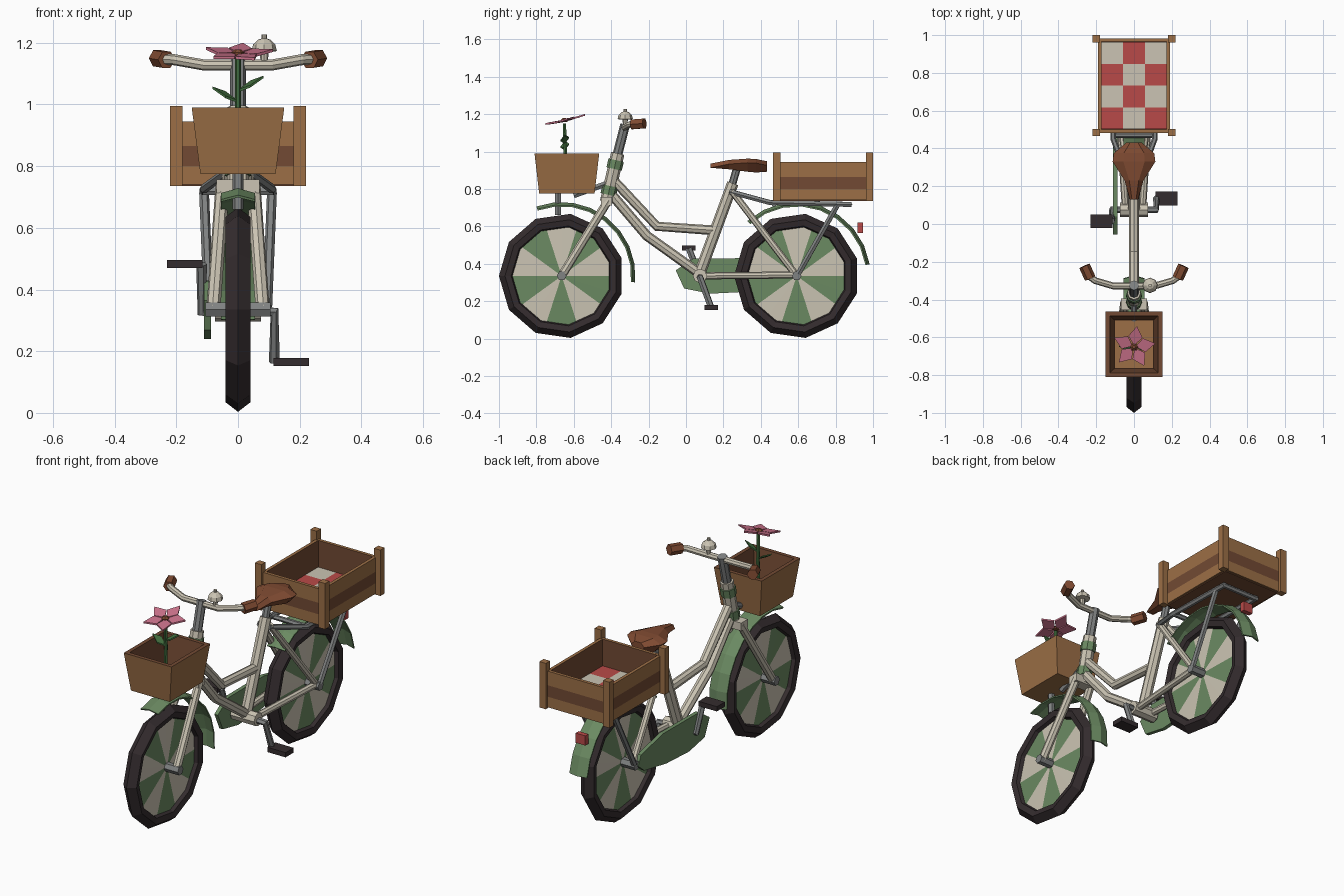
import bpy
import bmesh
from math import sin, cos, atan2, pi, radians, floor
from mathutils import Vector, Matrix

cube = bpy.data.objects.get("Cube")
if cube:
    bpy.data.objects.remove(cube, do_unlink=True)


def material(name, *rgb):
    lin = [((c / 255 + 0.055) / 1.055) ** 2.4 for c in rgb] + [1]
    m = bpy.data.materials.new(name)
    m.use_nodes = True
    m.diffuse_color = lin
    bsdf = m.node_tree.nodes["Principled BSDF"]
    bsdf.inputs["Base Color"].default_value = lin
    bsdf.inputs["Roughness"].default_value = 0.8
    return m


CREAM = material("cream paint", 203, 196, 179)
GREEN = material("sage green", 107, 138, 98)
GREY = material("steel grey", 128, 130, 130)
BLACK = material("dark rubber", 52, 44, 46)
WOOD = material("light wood", 156, 111, 70)
DARK = material("dark wood", 114, 74, 51)
LEATHER = material("brown leather", 128, 75, 50)
RED = material("red", 185, 74, 72)
PINK = material("pink petal", 204, 115, 140)
LEAF = material("leaf green", 66, 110, 62)


def add(name, mesh, mats, loc=(0, 0, 0)):
    ob = bpy.data.objects.new(name, mesh)
    bpy.context.collection.objects.link(ob)
    for m in mats:
        mesh.materials.append(m)
    ob.location = loc
    return ob


def loft(name, rings, mats, bands=None, wrap=False, loc=(0, 0, 0)):
    """Skin a row of equal rings; bands gives the material slot of each step."""
    bm = bmesh.new()
    vs = [[bm.verts.new(p) for p in ring] for ring in rings]
    n, k = len(rings), len(rings[0])
    for i in range(n if wrap else n - 1):
        a, b = vs[i], vs[(i + 1) % n]
        for j in range(k):
            f = bm.faces.new((a[j], a[(j + 1) % k], b[(j + 1) % k], b[j]))
            f.material_index = bands[i] if bands else 0
    if not wrap:
        bm.faces.new(vs[0]).material_index = bands[0] if bands else 0
        bm.faces.new(vs[-1]).material_index = bands[-1] if bands else 0
    bmesh.ops.recalc_face_normals(bm, faces=bm.faces)
    mesh = bpy.data.meshes.new(name)
    bm.to_mesh(mesh)
    bm.free()
    return add(name, mesh, mats, loc)


def rect(hx, hy, z):
    return [(-hx, -hy, z), (hx, -hy, z), (hx, hy, z), (-hx, hy, z)]


def box(name, loc, size, mat):
    x, y, z = (s / 2 for s in size)
    return loft(name, [rect(x, y, -z), rect(x, y, z)], [mat], loc=loc)


def plate(name, pts, offset, mat):
    return loft(name, [pts, [Vector(p) + Vector(offset) for p in pts]], [mat])


def turned(name, profile, sides, mat, loc):
    rings = [[(r * cos(2 * pi * i / sides), r * sin(2 * pi * i / sides), z)
              for i in range(sides)] for r, z in profile]
    return loft(name, rings, [mat], loc=loc)


def tube(name, pts, r, mat, res=2):
    cu = bpy.data.curves.new(name, "CURVE")
    cu.dimensions = "3D"
    cu.bevel_depth, cu.bevel_resolution, cu.use_fill_caps = r, res, True
    sp = cu.splines.new("POLY")
    sp.use_smooth = False
    sp.points.add(len(pts) - 1)
    for p, co in zip(sp.points, pts):
        p.co = (*co, 1)
    tmp = bpy.data.objects.new(name + "_path", cu)
    bpy.context.collection.objects.link(tmp)
    dg = bpy.context.evaluated_depsgraph_get()
    mesh = bpy.data.meshes.new_from_object(tmp.evaluated_get(dg))
    bpy.data.objects.remove(tmp, do_unlink=True)
    mesh.materials.clear()
    mesh.shade_flat()
    return add(name, mesh, [mat])


# Wheels: tyre, sectored disc, axle and mudguard
def wheel(tag, y, start, end):
    loc = (0, y, 0.335)
    section = [(0, .335), (.041, .303), (.034, .27), (0, .258), (-.034, .27), (-.041, .303)]
    rings = []
    for i in range(11):
        a = pi + 2 * pi * i / 11
        rings.append([(x, r * cos(a), r * sin(a)) for x, r in section])
    loft(tag + "_tyre", rings, [BLACK], wrap=True, loc=loc)

    rings = [[(x, r * cos(pi * i / 10), r * sin(pi * i / 10)) for i in range(20)]
             for x, r in [(.02, .02), (.014, .268), (-.014, .268), (-.02, .02)]]
    disc = loft(tag + "_wheel_disc", rings, [CREAM, GREEN], loc=loc)
    for f in disc.data.polygons:
        f.material_index = floor(atan2(f.center.z, f.center.y) / (pi / 5)) % 2

    tube(tag + "_axle", [(-.105, y, .335), (.105, y, .335)], .026, GREY, 1)

    guard = [(-.055, .38), (0, .395), (.055, .38), (.055, .372), (0, .387), (-.055, .372)]
    rings = []
    for i in range(9):
        a = radians(start + (end - start) * i / 8)
        rings.append([(x, r * cos(a), r * sin(a)) for x, r in guard])
    loft(tag + "_mudguard", rings, [GREEN], loc=loc)


wheel("front", -.665, 110, -5)
wheel("rear", .592, 132, 9)
box("tail_light", (0, .932, .592), (.06, .028, .055), RED)

# Frame tubes
HEAD_LOW, HEAD_TOP = Vector((0, -.425, .73)), Vector((0, -.365, .99))
tube("head_tube", [HEAD_LOW, HEAD_TOP], .036, CREAM)
for name, t in (("lower_band", .15), ("upper_band", .68)):
    tube(name, [HEAD_LOW.lerp(HEAD_TOP, t), HEAD_LOW.lerp(HEAD_TOP, t + .18)], .042, GREEN)
tube("upper_frame_tube", [(0, -.4, .86), (0, -.155, .6), (0, .16, .578)], .026, CREAM)
tube("lower_frame_tube", [(0, -.41, .785), (0, -.21, .55), (0, .07, .35)], .027, CREAM)
tube("seat_tube", [(0, .07, .34), (0, .25, .83)], .031, CREAM)
tube("seat_post", [(0, .24, .8), (0, .272, .91)], .021, GREY)
tube("bottom_bracket", [(-.075, .075, .335), (.075, .075, .335)], .038, CREAM)
box("fork_crown", (0, -.425, .735), (.14, .06, .045), CREAM)

for side, s in (("left", 1), ("right", -1)):
    tube(side + "_fork_leg", [(s * .05, -.415, .74), (s * .08, -.665, .335)], .023, CREAM)
    tube(side + "_seat_stay", [(s * .03, .245, .79), (s * .078, .592, .335)], .019, CREAM)
    tube(side + "_chain_stay", [(s * .045, .075, .335), (s * .078, .592, .34)], .019, CREAM)
    # Carrier rails and struts
    tube(side + "_carrier_rail", [(s * .03, .235, .785), (s * .11, .45, .727),
                                  (s * .11, .885, .717)], .015, GREY, 1)
    tube(side + "_carrier_strut", [(s * .11, .81, .715), (s * .095, .6, .345)], .016, GREY, 1)
    # Grips
    tube(side + "_grip", [(s * .232, -.288, 1.145), (s * .262, -.222, 1.15)], .03, LEATHER, 1)
for name, y in (("carrier_rear_bar", .875), ("carrier_front_bar", .47)):
    tube(name, [(-.115, y, .718), (.115, y, .718)], .014, GREY, 1)

# Steering
tube("stem", [HEAD_TOP - Vector((0, .005, .02)), (0, -.325, 1.145)], .026, GREY)
tube("handlebar", [(-.24, -.275, 1.147), (-.205, -.3, 1.145), (-.11, -.328, 1.128),
                   (.11, -.328, 1.128), (.205, -.3, 1.145), (.24, -.275, 1.147)], .018, CREAM)
turned("bell", [(.012, 0), (.014, .035), (.041, .038), (.036, .06), (.02, .075),
                (.009, .079), (.009, .092)], 8, CREAM, (.085, -.325, 1.135))

# Saddle
rings = []
for y, w, top, low in ((.13, .022, .935, .915), (.23, .05, .955, .905), (.33, .113, .962, .892),
                       (.375, .107, .96, .888), (.432, .04, .948, .892)):
    rings.append([(-w, y, top - .022), (-w * .5, y, top), (w * .5, y, top),
                  (w, y, top - .022), (w * .6, y, low), (-w * .6, y, low)])
loft("saddle", rings, [LEATHER])

# Cranks, pedals and chain guard
for side, s, py, pz in (("left", 1, .135, .165), ("right", -1, .015, .483)):
    tube(side + "_crank", [(s * .06, .075, .328), (s * .118, .075, .328),
                           (s * .118, py, pz)], .018, GREY, 1)
    box(side + "_pedal", (s * .172, py, pz), (.115, .072, .027), BLACK)
outline = [(-.055, .365), (.04, .428), (.36, .43), (.56, .385), (.585, .33),
           (.53, .285), (.33, .25), (.13, .24), (-.01, .268)]
plate("chain_guard", [(-.11, y, z) for y, z in outline], (.022, 0, 0), GREEN)

# Rear crate with striped sides, corner posts and checked cloth
X, Y = .19, .25
loft("rear_crate", [rect(X, Y, -.205), rect(X, Y, -.145), rect(X, Y, -.08), rect(X, Y, 0),
                    rect(X - .018, Y - .018, 0), rect(X - .018, Y - .018, -.185)],
     [WOOD, DARK], [0, 1, 0, 0, 1], loc=(0, .733, .945))
box("crate_underside", (0, .733, .738), (.36, .48, .006), DARK)
for side, sx in (("left", 1), ("right", -1)):
    for end, y in (("front", .485), ("rear", .981)):
        box(f"{end}_{side}_crate_post", (sx * .2, y, .865), (.04, .038, .26), WOOD)
CW, CH = .343 / 3, .46 / 4
for row in range(4):
    for col in range(3):
        box("cloth_check", ((col - 1) * CW, .733 + (row - 1.5) * CH, .79), (CW, CH, .008),
            RED if (row + col) % 2 == 0 else CREAM)

# Front planter and its brackets
loft("planter", [rect(.122, .148, 0), rect(.15, .173, .215), rect(.128, .151, .215),
                 rect(.103, .128, .03)], [WOOD, DARK], [0, 1, 1], loc=(0, -.637, .775))
box("planter_soil", (0, -.637, .807), (.2, .25, .008), WOOD)
tube("planter_bracket", [(0, -.42, .83), (0, -.6, .765)], .017, GREY, 1)
tube("planter_support", [(0, -.685, .66), (0, -.685, .785)], .018, GREY, 1)

# Flower: stem, leaves, petals and centre
tube("flower_stem", [(0, -.65, .8), (0, -.645, 1), (0, -.65, 1.15)], .01, LEAF, 1)
for side, s, z in (("left", 1, 1.04), ("right", -1, 1.005)):
    plate(side + "_leaf", [(0, -.648, z), (s * .04, -.67, z + .015), (s * .082, -.648, z + .045),
                           (s * .04, -.626, z + .03)], (0, 0, .008), LEAF)
tilt = Matrix.Translation((0, -.65, 1.158)) @ Matrix.Rotation(radians(13), 4, "X")
for i in range(5):
    turn = tilt @ Matrix.Rotation(radians(10 + 72 * i), 4, "Z")
    petal = [(.008, 0, 0), (.055, -.038, .004), (.115, 0, .008), (.055, .038, .004)]
    plate(f"petal_{i + 1}", [turn @ Vector(p) for p in petal], (0, 0, .009), PINK)
turned("flower_centre", [(.02, 0), (.022, .01), (.01, .02)], 6, LEATHER, (0, -.651, 1.158))
